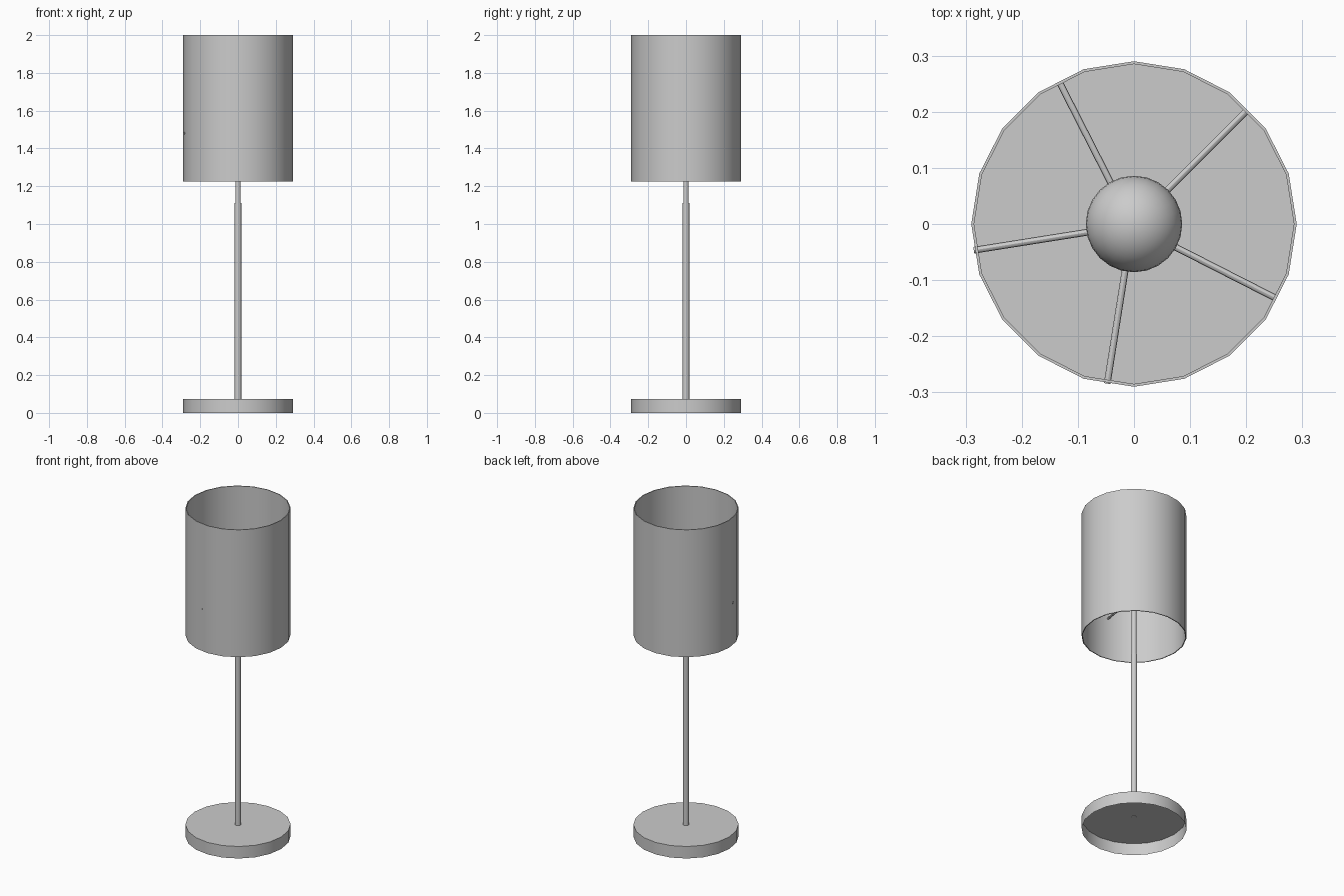
import bpy, bmesh, math
from mathutils import Matrix, Vector

if "Cube" in bpy.data.objects:
    bpy.data.objects.remove(bpy.data.objects["Cube"])

R = 0.29
ARM_Z = 1.48


def finish(name, bm):
    mesh = bpy.data.meshes.new(name)
    bm.to_mesh(mesh)
    bm.free()
    ob = bpy.data.objects.new(name, mesh)
    bpy.context.collection.objects.link(ob)
    bpy.ops.object.select_all(action='DESELECT')
    ob.select_set(True)
    bpy.context.view_layer.objects.active = ob
    bpy.ops.object.shade_smooth_by_angle(angle=math.radians(30))
    return ob


def lathe(name, profile, sides=20, closed=False):
    """Revolve (radius, z) points around z; radius 0 makes a pole."""
    bm = bmesh.new()
    vs = [bm.verts.new((r, 0, z)) for r, z in profile]
    pairs = list(zip(vs, vs[1:] + vs[:1])) if closed else list(zip(vs, vs[1:]))
    edges = [bm.edges.new(p) for p in pairs]
    bmesh.ops.spin(bm, geom=vs + edges, cent=(0, 0, 0), axis=(0, 0, 1),
                   angle=math.tau, steps=sides, use_merge=False)
    bmesh.ops.remove_doubles(bm, verts=bm.verts, dist=1e-4)
    bmesh.ops.recalc_face_normals(bm, faces=bm.faces)
    return finish(name, bm)


# Base: thin disc with a skirt, open underneath
lathe("base", [(0, 0.073), (R, 0.073), (R, 0)])

# Stem: wider lower tube and narrower upper tube
lathe("lower_stem", [(0, 0.07), (0.0175, 0.07), (0.0175, 1.11), (0, 1.11)])
lathe("upper_stem", [(0, 1.10), (0.0145, 1.10), (0.0145, 1.50), (0, 1.50)])

# Shade: open drum with a thin wall
lathe("shade", [(R, 1.225), (R, 2.0), (R - 0.005, 2.0), (R - 0.005, 1.225)],
      closed=True)

# Bulb
bm = bmesh.new()
bmesh.ops.create_uvsphere(bm, u_segments=24, v_segments=16, radius=0.086,
                          matrix=Matrix.Translation((0, 0, 1.56)))
finish("bulb", bm)

# Five spokes holding the shade, slightly off centre so two poke through
LENGTH = 0.286
for i in range(5):
    a = math.radians(45 + 72 * i)
    d = Vector((math.cos(a), math.sin(a), 0))
    mid = Vector((-0.003, -0.002, ARM_Z)) + d * LENGTH / 2
    bm = bmesh.new()
    bmesh.ops.create_cone(
        bm, cap_ends=True, segments=12, radius1=0.006, radius2=0.006,
        depth=LENGTH,
        matrix=Matrix.Translation(mid) @ d.to_track_quat('Z', 'Y').to_matrix().to_4x4())
    finish(f"shade_spoke_{i + 1}", bm)
